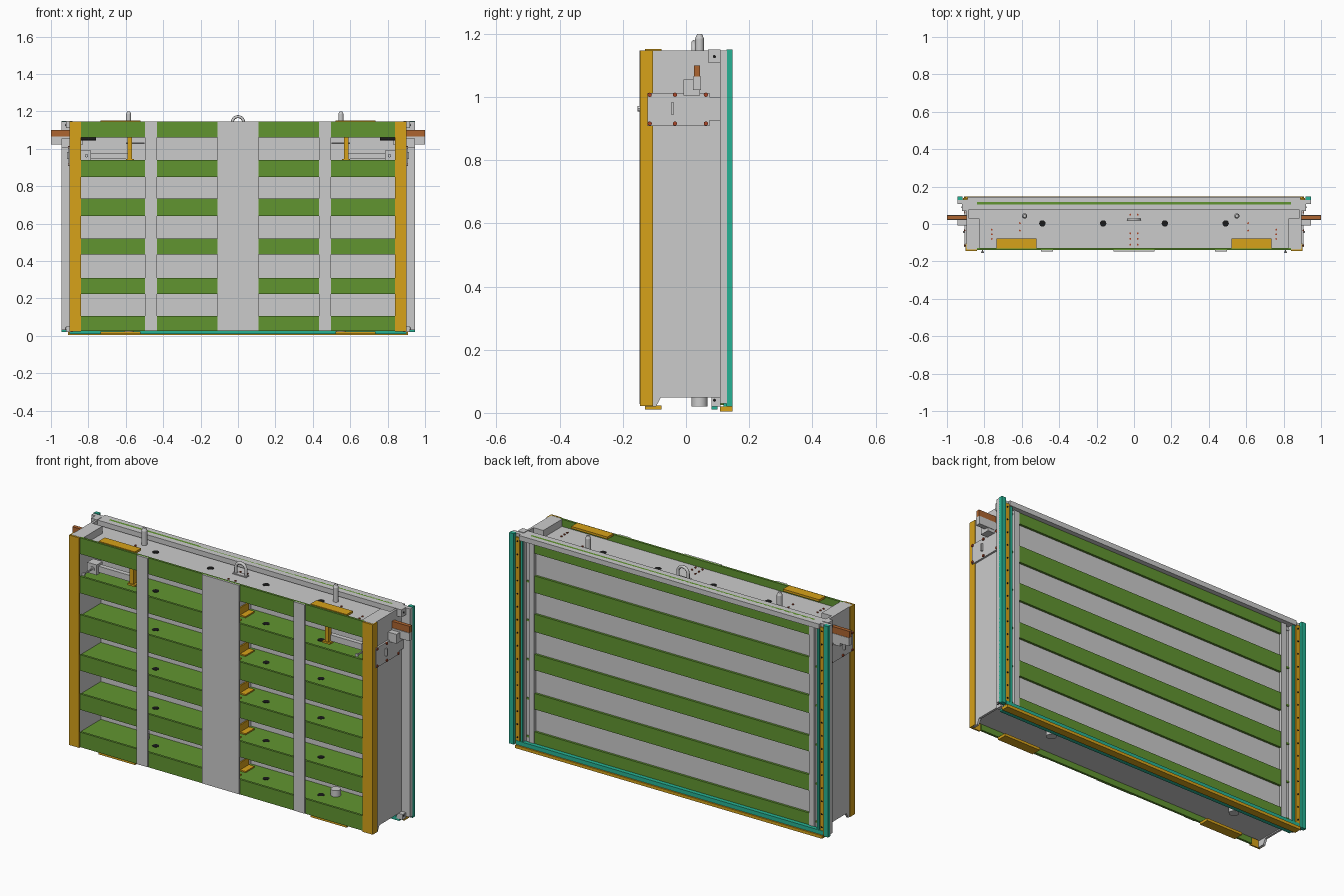
import bpy, bmesh, math

if "Cube" in bpy.data.objects:
    bpy.data.objects.remove(bpy.data.objects["Cube"])

COLS = {"green": (.12, .30, .03, 1), "yellow": (.68, .36, .01, 1), "teal": (.02, .45, .30, 1),
        "brown": (.42, .13, .03, 1), "red": (.40, .06, .02, 1), "dark": (.01, .01, .01, 1)}
MATS = {}
for k, c in COLS.items():
    MATS[k] = bpy.data.materials.new(k)
    MATS[k].diffuse_color = c


def finish(name, bm, col=None):
    bmesh.ops.recalc_face_normals(bm, faces=bm.faces)
    me = bpy.data.meshes.new(name)
    bm.to_mesh(me)
    bm.free()
    ob = bpy.data.objects.new(name, me)
    bpy.context.collection.objects.link(ob)
    if col:
        me.materials.append(MATS[col])
    return ob


def add_box(bm, x, y, z):
    vs = bmesh.ops.create_cube(bm, size=1)["verts"]
    for v in vs:
        for i, r in enumerate((x, y, z)):
            v.co[i] = (r[0] + r[1]) / 2 + v.co[i] * (r[1] - r[0])


def box(name, x, y, z, col=None):
    bm = bmesh.new()
    add_box(bm, x, y, z)
    return finish(name, bm, col)


def pair(name, x, y, z, col=None):
    """Box mirrored to both sides of x = 0."""
    bm = bmesh.new()
    add_box(bm, x, y, z)
    add_box(bm, (-x[1], -x[0]), y, z)
    return finish(name, bm, col)


def cyls(name, points, r, h, axis="z", col=None, seg=20):
    """Cylinders centred on each point."""
    bm = bmesh.new()
    for p in points:
        vs = bmesh.ops.create_cone(bm, cap_ends=True, segments=seg, radius1=r, radius2=r, depth=h)["verts"]
        for v in vs:
            a, b, c = v.co
            o = {"z": (a, b, c), "y": (a, c, b), "x": (c, a, b)}[axis]
            v.co = [p[i] + o[i] for i in range(3)]
    ob = finish(name, bm, col)
    bpy.ops.object.select_all(action="DESELECT")
    ob.select_set(True)
    bpy.context.view_layer.objects.active = ob
    bpy.ops.object.shade_smooth_by_angle()
    return ob


def prism(name, pts, xs, t, col=None):
    """Profile in y-z, extruded along x from every start in xs."""
    bm = bmesh.new()
    for x in xs:
        f = bm.faces.new([bm.verts.new((x, y, z)) for y, z in pts])
        ext = bmesh.ops.extrude_face_region(bm, geom=[f])["geom"]
        bmesh.ops.translate(bm, vec=(t, 0, 0), verts=[g for g in ext if isinstance(g, bmesh.types.BMVert)])
    return finish(name, bm, col)


# horizontal beams: web plus front and rear flanges
LEVELS = [(.025, .105), (.225, .31), (.435, .52), (.64, .735), (.85, .94), (1.06, 1.147)]
for i, (a, b) in enumerate(LEVELS):
    m = (a + b) / 2
    box(f"beam_web_{i}", (-.885, .885), (-.13, .11), (m - .005, m + .005), None if i == 5 else "green")
    box(f"beam_front_flange_{i}", (-.84, .84), (-.14, -.128), (a, b), "green")
    box(f"beam_rear_flange_{i}", (-.84, .84), (.105, .118), (a, b), "green")
    cyls(f"web_plugs_{i}", [(x, .003, m) for x in (-.49, -.165, .165, .49)], .017, .013, col="dark")
    cyls(f"web_bolts_{i}", [(x, y, m) for x in (-.02, .02) for y in (-.11, -.08, -.05, .02, .05)],
         .005, .02, col="red", seg=8)
    # angle brackets tying the web to the centre diaphragm
    if i < 5:
        bm = bmesh.new()
        for s in (-1, 1):
            for y in (-.11, 0):
                x0, x1 = sorted((s * .006, s * .045))
                add_box(bm, (x0, x1), (y, y + .075), (m + .005, m + .012))
                x0, x1 = sorted((s * .006, s * .013))
                add_box(bm, (x0, x1), (y, y + .075), (m + .012, m + .05))
        finish(f"centre_brackets_{i}", bm, "yellow")
box("bottom_liner", (-.885, .885), (-.125, .105), (.054, .06))
box("centre_diaphragm", (-.006, .006), (-.138, .105), (.06, 1.1))

# rear skin and rear edge bars
box("skin_plate", (-.885, .885), (.1, .106), (.03, 1.14))
box("top_rear_bar", (-.89, .89), (.075, .144), (1.12, 1.147))
pair("rear_inner_strip", (.815, .845), (.106, .122), (.03, 1.13))
pair("rear_edge_flange", (.87, .945), (.108, .13), (.03, 1.147))
pair("rear_clamp_strip", (.89, .915), (.13, .138), (.02, 1.13), "yellow")
pair("side_seal", (.918, .945), (.128, .148), (.02, 1.15), "teal")
pair("side_seal_lip", (.872, .885), (.13, .138), (.02, 1.13), "teal")
cyls("clamp_bolts", [(s * .902, .139, .06 + k * .07) for s in (-1, 1) for k in range(16)],
     .004, .006, "y", "dark", 6)
pair("seal_end_block", (.885, .92), (.07, .11), (1.11, 1.15))
cyls("end_block_holes", [(s * .92, .09, z) for s in (-1, 1) for z in (1.128, .04)], .005, .003, "x", "dark", 10)
pair("seal_end_foot", (.885, .92), (.08, .11), (.02, .05))

# bottom seal
box("bottom_seal", (-.91, .91), (.118, .14), (.02, .042), "teal")
box("bottom_seal_bead", (-.9, .9), (.08, .1), (.01, .03), "teal")
box("bottom_clamp", (-.91, .91), (.108, .148), (.004, .02), "yellow")

# end plates with notched feet, wrapped by yellow corner angles
prism("end_plate", [(-.13, .02), (-.095, .02), (-.08, .048), (.08, .048), (.08, .03), (.11, .03),
                    (.11, 1.11), (.07, 1.11), (.07, 1.147), (-.13, 1.147)], (.883, -.895), .012)
pair("corner_angle_front", (.84, .9), (-.145, -.137), (.022, 1.147), "yellow")
pair("corner_angle_side", (.893, .9), (-.145, -.105), (.022, 1.147), "yellow")
pair("end_cap_box", (.825, .893), (-.135, .03), (1.1, 1.147))

# vertical front straps
box("centre_strap", (-.11, .11), (-.147, -.139), (.028, 1.147))
pair("side_strap", (.433, .498), (-.147, -.139), (.028, 1.147))

# guide pads above and below
pair("top_pad", (.52, .735), (-.13, -.078), (1.14, 1.152), "yellow")
pair("bottom_pad", (.52, .735), (-.13, -.078), (.01, .024), "yellow")

# stacking pins, sockets, and lifting eye
PINS = (-.585, .55)
cyls("stacking_pins", [(x, .043, 1.14) for x in PINS], .014, .09)
bm = bmesh.new()
for x in PINS:
    bmesh.ops.create_cone(bm, cap_ends=True, segments=20, radius1=.014, radius2=.008, depth=.014)
    bmesh.ops.translate(bm, vec=(x, .043, 1.192), verts=bm.verts[-40:])
finish("pin_tips", bm)
cyls("pin_sockets", [(x, .043, .062) for x in PINS], .025, .084)
cu = bpy.data.curves.new("lifting_eye", "CURVE")
cu.dimensions = "3D"
cu.bevel_depth = .008
cu.bevel_resolution = 3
cu.use_fill_caps = True
path = [(-.03, 1.1)] + [(-.03 * math.cos(t * math.pi / 12), 1.142 + .03 * math.sin(t * math.pi / 12))
                        for t in range(13)] + [(.03, 1.1)]
sp = cu.splines.new("POLY")
sp.points.add(len(path) - 1)
for p, (x, z) in zip(sp.points, path):
    p.co = (x, .025, z, 1)
bpy.context.collection.objects.link(bpy.data.objects.new("lifting_eye", cu))
box("lifting_eye_base", (-.04, .04), (.012, .038), (1.105, 1.114))
cyls("top_bolts", [(s * .76, y, 1.109) for s in (-1, 1) for y in (-.08, -.055, -.03)] +
     [(s * .61, y, 1.109) for s in (-1, 1) for y in (-.035, .005)], .005, .008, col="red", seg=8)

# side lugs and their brackets
pair("side_lug", (.83, 1.0), (.025, .045), (1.065, 1.1), "brown")
pair("lug_support", (.83, 1.0), (.022, .047), (1.022, 1.065))
pair("lug_bracket", (.89, .945), (-.008, .045), (1.005, 1.055))
prism("lock_plate", [(-.122, .908), (.075, .908), (.075, .925), (.108, .925), (.108, 1.0),
                     (.075, 1.0), (.075, 1.013), (-.122, 1.013)], (.894, -.905), .011)
pair("lock_plate_handle", (.905, .915), (-.047, -.038), (.945, .983))
cyls("lock_plate_bolts", [(s * .906, y, z) for s in (-1, 1) for y in (-.115, -.035, .063) for z in (.916, 1.007)],
     .007, .008, "x", "red", 8)

# locking mechanism in the upper bays
pair("lock_bar", (.57, .84), (-.06, -.035), (.945, .978))
pair("lock_guide", (.785, .842), (-.075, -.025), (.935, .99))
pair("lock_lever", (.567, .59), (-.075, -.05), (.94, 1.06), "yellow")
pair("lock_lever_foot", (.555, .6), (-.08, -.03), (.935, .945), "yellow")
cyls("lock_rods", [(s * .55, -.06, 1.03) for s in (-1, 1)], .004, .1, "x", seg=10)
cyls("lock_springs", [(s * .8, -.05, 1.052) for s in (-1, 1)], .008, .08, "x", "dark")
cyls("lock_pin_holes", [(s * .81, -.076, .963) for s in (-1, 1)], .012, .006, "y")
cyls("front_knob_stems", [(s * .81, -.1, .963) for s in (-1, 1)], .004, .1, "y", seg=10)
cyls("front_knobs", [(s * .81, -.15, .963) for s in (-1, 1)], .009, .008, "y", seg=12)

for m in bpy.data.materials:
    if m.users and not m.is_grease_pencil:
        m.use_nodes = True
        m.node_tree.nodes["Principled BSDF"].inputs["Base Color"].default_value = m.diffuse_color
